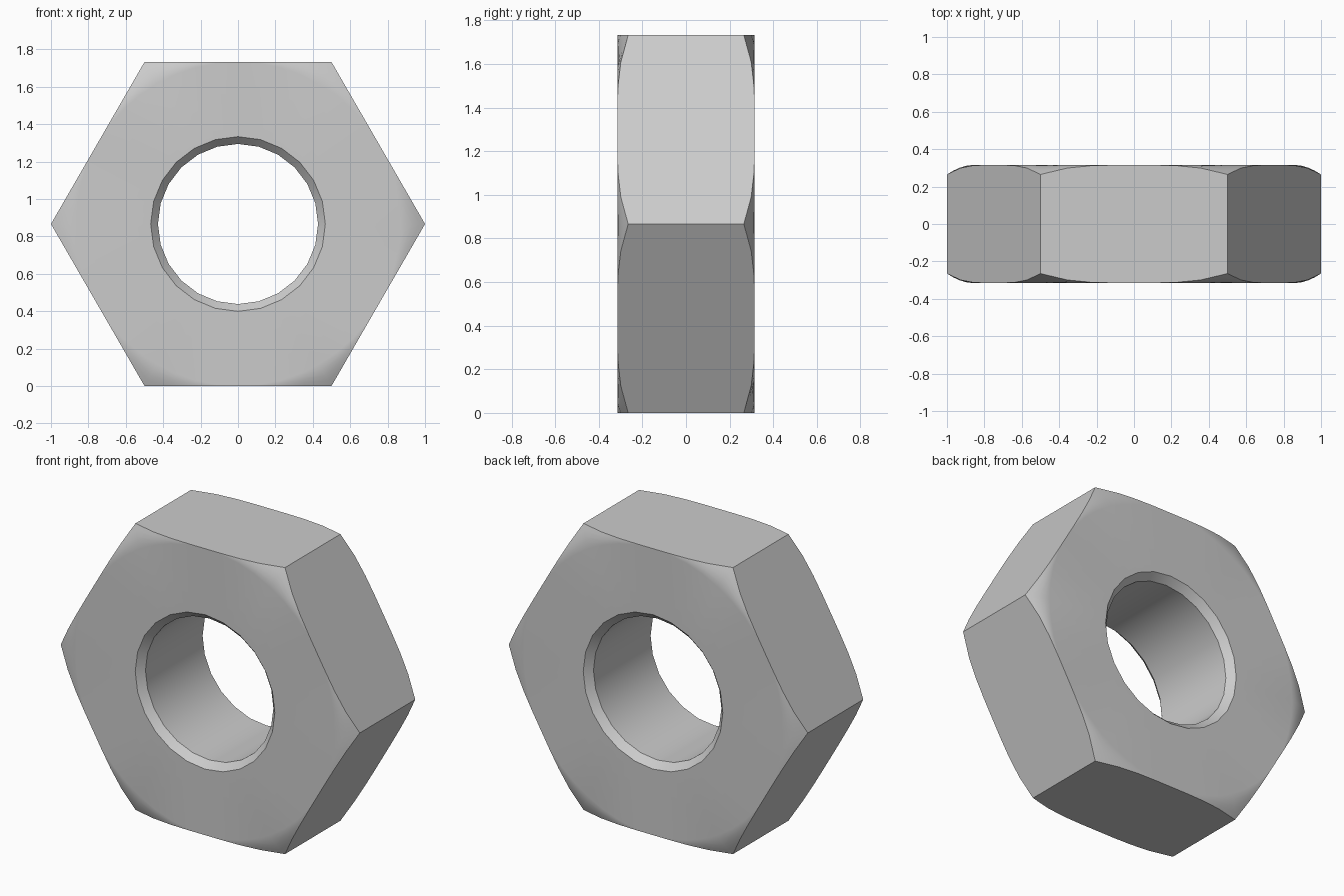
import bpy, bmesh
from math import sin, cos, pi, radians

if "Cube" in bpy.data.objects:
    bpy.data.objects.remove(bpy.data.objects["Cube"])

N = 48                      # columns around the nut
APOTHEM = cos(pi / 6)       # hexagon with corner radius 1
HALF = 0.315                # half thickness
BORE, RIM, RIM_DEPTH = 0.428, 0.467, 0.042
STEPS = 4                   # rings across the rounded corners


def face_height(r):
    """Half thickness at radius r, rounding off towards the corners."""
    t = max(0.0, (r - 0.87) / 0.13)
    return HALF - 0.05 * t ** 1.7


def section(i):
    """Radius / half-thickness pairs from the bore out to the hex side."""
    a = 2 * pi * i / N
    hex_r = APOTHEM / cos((a % (pi / 3)) - pi / 6)
    k = cos(2 * pi / N) if i % 2 else 1.0      # 24-sided bore
    pts = [(BORE * k, HALF - RIM_DEPTH), (RIM * k, HALF)]
    for s in range(STEPS + 1):
        r = APOTHEM + (hex_r - APOTHEM) * s / STEPS
        pts.append((r, face_height(r)))
    return a, pts


# Nut body: closed cross-section swept around the y axis
bm = bmesh.new()
columns = []
for i in range(N):
    a, pts = section(i)
    loop = [(r, -h) for r, h in pts] + [(r, h) for r, h in reversed(pts)]
    columns.append([bm.verts.new((r * cos(a), y, APOTHEM + r * sin(a))) for r, y in loop])

M = len(columns[0])
for i in range(N):
    c, d = columns[i], columns[(i + 1) % N]
    for j in range(M):
        k = (j + 1) % M
        bm.faces.new((c[j], c[k], d[k], d[j]))

bmesh.ops.remove_doubles(bm, verts=bm.verts, dist=1e-5)
bmesh.ops.recalc_face_normals(bm, faces=bm.faces)
mesh = bpy.data.meshes.new("hex_nut")
bm.to_mesh(mesh)
bm.free()

nut = bpy.data.objects.new("hex_nut", mesh)
bpy.context.collection.objects.link(nut)
bpy.context.view_layer.objects.active = nut
nut.select_set(True)
bpy.ops.object.shade_smooth_by_angle(angle=radians(30))
